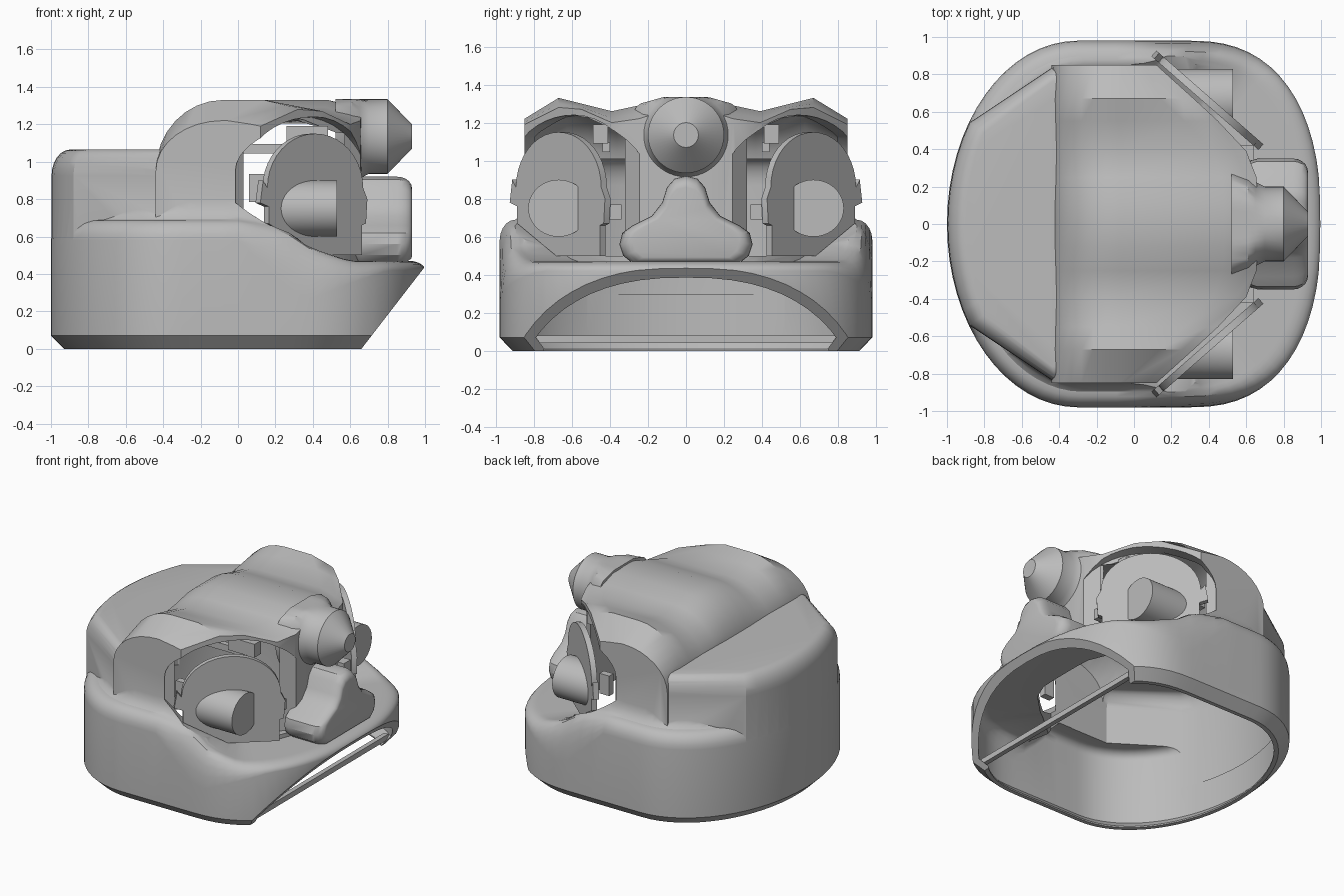
import bpy, bmesh
from math import sin, cos, pi, radians

cube = bpy.data.objects.get("Cube")
if cube:
    bpy.data.objects.remove(cube)

grey = bpy.data.materials.new("plain grey")
grey.use_nodes = True
GREY = (0.5, 0.5, 0.5, 1)
grey.diffuse_color = GREY
grey.node_tree.nodes["Principled BSDF"].inputs["Base Color"].default_value = GREY


def loft(name, rings):
    """Closed solid through rings that share one point count."""
    bm = bmesh.new()
    rows = [[bm.verts.new(p) for p in ring] for ring in rings]
    n = len(rows[0])
    for a, b in zip(rows, rows[1:]):
        for i in range(n):
            j = (i + 1) % n
            bm.faces.new((a[i], a[j], b[j], b[i]))
    bm.faces.new(rows[0])
    bm.faces.new(rows[-1])
    bmesh.ops.recalc_face_normals(bm, faces=bm.faces)
    mesh = bpy.data.meshes.new(name)
    bm.to_mesh(mesh)
    bm.free()
    mesh.materials.append(grey)
    obj = bpy.data.objects.new(name, mesh)
    bpy.context.collection.objects.link(obj)
    return obj


def box(name, centre, size):
    x, y, z = centre
    a, b, c = (s / 2 for s in size)
    return loft(name, [[(x - a, y - b, h), (x + a, y - b, h), (x + a, y + b, h), (x - a, y + b, h)]
                       for h in (z - c, z + c)])


def combine(target, tool, operation):
    mod = target.modifiers.new("combine", "BOOLEAN")
    mod.object, mod.operation, mod.solver = tool, operation, "EXACT"
    bpy.context.view_layer.objects.active = target
    bpy.ops.object.modifier_apply(modifier=mod.name)
    bpy.data.objects.remove(tool)


def ramp(x, stops):
    if x <= stops[0][0]:
        return stops[0][1]
    for (x0, v0), (x1, v1) in zip(stops, stops[1:]):
        if x <= x1:
            return v0 + (v1 - v0) * (x - x0) / (x1 - x0)
    return stops[-1][1]


# Plan outline of the lower body
Q = 16
POWER = 2 / 2.4
half = [(0.3 + 0.7 * cos(i * pi / 2 / Q) ** POWER, 0.98 * sin(i * pi / 2 / Q) ** POWER) for i in range(Q)]
half += [(x / 20, 0.98) for x in (6, 4, 2, 0, -2, -4)]
half += [(-0.3 - 0.7 * sin(i * pi / 2 / Q), 0.98 * cos(i * pi / 2 / Q)) for i in range(Q + 1)]
half[-1] = (-1, 0)
PLAN = half + [(x, -y) for x, y in half[-2:0:-1]]
TOP = [(0, 0.69), (0.25, 0.65), (0.42, 0.54), (0.65, 0.47)]
EDGE = [(0, 0.58), (0.35, 0.25), (0.6, 0.35), (0.8, 0.42)]
CEILING = [(0, 0.62), (0.2, 0.45)]
RISE = [(0, 1), (0.25, 0.7), (0.42, 0)]


def lower_body(name, hollow=False):
    def ring(scale, height):
        return [(x * scale, y * scale, height(x)) for x, y in PLAN]

    def top(x):
        return min(ramp(x, TOP) - 0.04, ramp(x, CEILING)) if hollow else ramp(x, TOP)

    def edge(x):
        return ramp(x, EDGE) - (0.02 if hollow else 0)

    if hollow:
        wall, fillet = 0.042, 0.06
        rings = [ring(0.9, lambda x: -0.1), ring(0.9, lambda x: 0.01), ring(1 - wall, lambda x: 0.07)]
    else:
        wall, fillet = 0, 0.085
        rings = [ring(0.93, lambda x: 0), ring(1, lambda x: 0.07)]
    for i in range(6):
        a = i * pi / 10
        rings.append(ring(1 - wall - fillet * (1 - cos(a)),
                          lambda x, a=a: edge(x) + (top(x) - edge(x)) * sin(a)))
    if not hollow:  # shoulder sweeping up to the skull
        for scale, lift in ((0.895, 0.02), (0.877, 0.055), (0.863, 0.12)):
            rings.append(ring(scale, lambda x, h=lift: top(x) + h * ramp(x, RISE)))
    rings.append(ring(0.55, top))
    rings.append(ring(0.03, lambda x: 0.5 if hollow else 0.6))
    return loft(name, rings)


def back_block(name, size, low, high):
    angles = [i * pi / 2 / Q for i in range(-6, 7)]
    arc = [(-0.3 - 0.697 * cos(a), 0.976 * sin(a)) for a in angles]
    plan = [(-0.1, -0.848), (-0.42, -0.848)] + arc + [(-0.42, 0.848), (-0.1, 0.848)]
    rings = [[(-0.5 + (x + 0.5) * size, y * size, low) for x, y in plan]]
    for i in range(7):
        a = i * pi / 12
        inset, z = 1 - cos(a), high - 0.14 * (1 - sin(a))
        rings.append([(-0.5 + (x + 0.5) * size * (1 - 0.2 * inset), y * size * (1 - 0.1 * inset), z)
                      for x, y in plan])
    return loft(name, rings)


# Skull stations: side distance, crest height, front limit, front height
STATIONS = [(0, 1.33, 0.66, 1.28), (0.12, 1.33, 0.66, 1.26), (0.25, 1.29, 0.655, 1.22),
            (0.39, 1.26, 0.6, 1.2), (0.55, 1.3, 0.45, 1.27), (0.67, 1.33, 0.32, 1.28),
            (0.85, 1.22, 0.12, 1.19)]


def skull(name, wall, low):
    def profile(y, crest, front, brow, side):
        crest, brow, y = crest - wall, brow - wall, y * (1 - wall * 1.2) * side
        front -= wall * 0.9
        pts = [(-0.44 + wall, low)]
        for i in range(9):
            a = i * pi / 16
            pts.append((-0.08 - (0.36 - wall) * cos(a), 0.95 + (crest - 0.95) * sin(a)))
        pts += [(max(-0.06, front - 0.18), crest), (front - 0.06, crest * 0.4 + brow * 0.6),
                (front, brow), (front, low)]
        return [(x, y, z) for x, z in pts]

    return loft(name, [profile(*s, -1) for s in STATIONS[:0:-1]] + [profile(*s, 1) for s in STATIONS])


def slanted_slab(name, shape, inner, outer, side):
    """Upright outline on the diagonal eye plane, given thickness along its normal."""
    return loft(name, [[(0.40 - 0.753 * t + 0.659 * n, side * (0.655 + 0.659 * t + 0.753 * n), z)
                        for t, z in shape] for n in (inner, outer)])


def arch(middle, reach, outer_spring, inner_spring, top, n=20):
    pts = []
    for i in range(n + 1):
        a = i * pi / n
        spring = outer_spring if i < n / 2 else inner_spring
        pts.append((middle + reach * cos(a), spring + (top - spring) * sin(a)))
    return pts


# Hollow head shell
shell = lower_body("head_shell")
combine(shell, back_block("block", 1, 0.5, 1.065), "UNION")
combine(shell, skull("skull", 0, 0.42), "UNION")
combine(shell, lower_body("body_hollow", True), "DIFFERENCE")
combine(shell, back_block("block_hollow", 0.94, 0.3, 1.01), "DIFFERENCE")
combine(shell, skull("skull_hollow", 0.055, 0.33), "DIFFERENCE")

# Slanted mouth opening
wedge = [(0.583, -0.1), (1.11, 0.582), (1.5, 0.582), (1.5, -0.1)]
combine(shell, loft("mouth_cut", [[(x, y, z) for x, z in wedge] for y in (-1.3, 1.3)]), "DIFFERENCE")

# Arched eye sockets
socket = [(-0.54, 0.5), (0.02, 0.5), (0.33, 0.66), (0.44, 0.78)] + arch(-0.05, 0.49, 0.95, 0.8, 1.24)
for side in (-1, 1):
    combine(shell, slanted_slab("socket_cut", socket, -0.14, 0.36, side), "DIFFERENCE")

# Eyes with their plates and mounts
plate = [(-0.33, 0.5), (0.02, 0.5), (0.33, 0.67), (0.33, 0.76), (0.39, 0.78), (0.37, 0.9)]
plate += arch(0, 0.34, 0.86, 0.86, 1.15) + [(-0.37, 0.8), (-0.36, 0.67), (-0.33, 0.66)]
for side, word in ((1, "left"), (-1, "right")):
    slanted_slab(word + "_eye_plate", plate, -0.02, 0.02, side)
    circle = [(max(0.56, 0.67 + 0.16 * cos(i * pi / 20)), 0.75 + 0.15 * sin(i * pi / 20)) for i in range(40)]
    circle = [p for i, p in enumerate(circle) if p[0] > 0.56 or circle[i - 1][0] > 0.56
              or circle[(i + 1) % 40][0] > 0.56]
    loft(word + "_eye", [[(0.40 - (y - 0.655) * 1.143, side * y, z) for y, z in circle],
                         [(0.53, side * y, z) for y, z in circle]])
    box(word + "_eye_motor", (0.37, side * 0.45, 1.14), (0.22, 0.08, 0.1))
    box(word + "_inner_tab", (0.6, side * 0.38, 0.73), (0.08, 0.08, 0.08))
    box(word + "_outer_tab", (0.1, side * 0.8, 0.86), (0.08, 0.05, 0.15))
    box(word + "_support_bar", (0.15, side * 0.42, 1.07), (0.4, 0.04, 0.05))

# Forehead horn, flaring back into the brow and kept under its slopes
horn = [(0.52, 0.3), (0.61, 0.26), (0.65, 0.225), (0.7, 0.2), (0.8, 0.2), (0.93, 0.065)]
rings = []
for x, r in horn:
    ring = [(r * cos(i * pi / 24), 1.135 + r * sin(i * pi / 24)) for i in range(48)]
    rings.append([(x, y, min(z, 1.334 - 0.28 * max(0, abs(y) - 0.12))) for y, z in ring])
loft("horn", rings)

# Rounded bell-shaped nose
bell = [(0.06, 0.905), (0.1, 0.86), (0.125, 0.78), (0.18, 0.71), (0.28, 0.66),
        (0.335, 0.62), (0.35, 0.56), (0.33, 0.5), (0.28, 0.46)]
bell = [(0, 0.92)] + bell + [(-y, z) for y, z in bell[::-1]]
sections = [(0.62, 0.96), (0.66, 1), (0.85, 1)]
sections += [(0.85 + 0.08 * sin(i * pi / 10), 1 - 0.2 * (1 - cos(i * pi / 10))) for i in range(1, 6)]
loft("nose", [[(x, y * s, 0.62 + (z - 0.62) * s) for y, z in bell] for x, s in sections])

# Bar across the lower mouth
box("mouth_bar", (0.67, 0, 0.06), (0.035, 1.6, 0.04))

for obj in bpy.context.collection.objects:
    if obj.type == "MESH" and grey.name in obj.data.materials:
        bpy.ops.object.select_all(action="DESELECT")
        obj.select_set(True)
        bpy.context.view_layer.objects.active = obj
        bpy.ops.object.shade_smooth_by_angle(angle=radians(32))
